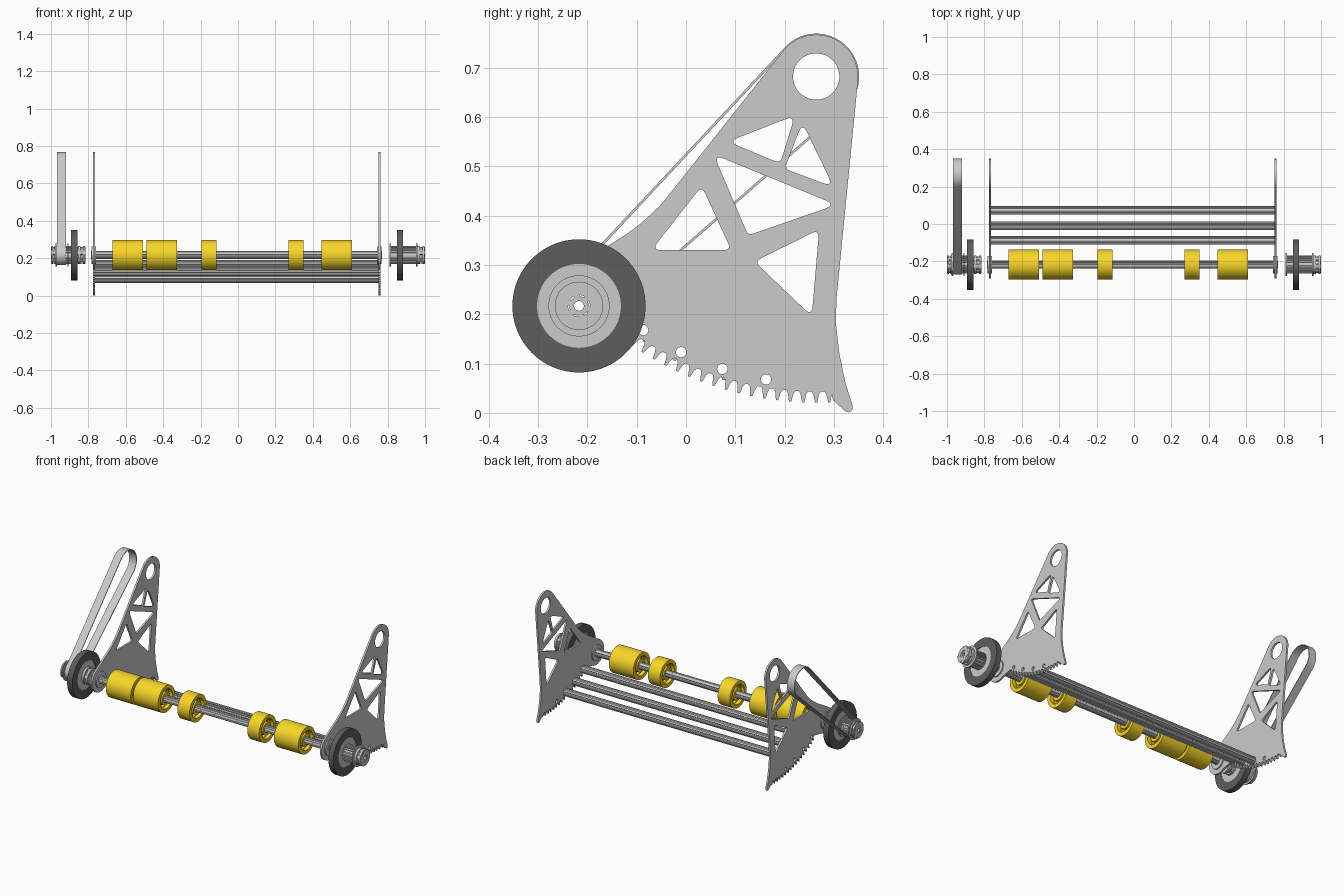
import bpy, bmesh
from math import sin, cos, pi, radians, asin, atan2, hypot
from mathutils import Matrix, Vector

if "Cube" in bpy.data.objects:
    bpy.data.objects.remove(bpy.data.objects["Cube"])

AX = (-0.217, 0.217)      # roller axle (y, z)
PIV = (0.264, 0.682)      # upper pivot (y, z)


def mat(name, col):
    m = bpy.data.materials.new(name)
    m.diffuse_color = (*col, 1)
    m.use_nodes = True
    m.node_tree.nodes["Principled BSDF"].inputs["Base Color"].default_value = m.diffuse_color
    return m


YELLOW = mat("yellow", (0.95, 0.68, 0.02))
DARK = mat("dark_rubber", (0.11, 0.11, 0.11))


def arc(c, r, a0, a1, n):
    return [(c[0] + r * cos(radians(a0 + (a1 - a0) * i / n)),
             c[1] + r * sin(radians(a0 + (a1 - a0) * i / n))) for i in range(n + 1)]


def circle(c, r, n=48):
    return arc(c, r, 0, 360, n)[:-1]


def gear(c, n, r0, r1):
    """Closed outline with n trapezoid teeth between radii r0 and r1."""
    pts = []
    for i in range(n):
        for f, r in ((0, r0), (0.4, r0), (0.5, r1), (0.9, r1)):
            a = 2 * pi * (i + f) / n
            pts.append((c[0] + r * cos(a), c[1] + r * sin(a)))
    return pts


def fillet(pts, r, n=5):
    """Round the corners of a polygon with quadratic arcs."""
    out = []
    for i, p in enumerate(pts):
        p = Vector(p)
        a, b = Vector(pts[i - 1]), Vector(pts[(i + 1) % len(pts)])
        d1, d2 = (a - p).normalized(), (b - p).normalized()
        t = r / max(0.2, (d1.angle(d2) / 2))
        s, e = p + d1 * t, p + d2 * t
        for k in range(n + 1):
            u = k / n
            out.append(tuple(s * (1 - u) ** 2 + p * 2 * u * (1 - u) + e * u * u))
    return out


def extrude(name, loops, x0, x1, material=None):
    """Fill (y, z) loops, inner loops being holes, and extrude from x0 to x1."""
    cu = bpy.data.curves.new(name, 'CURVE')
    cu.dimensions, cu.fill_mode = '2D', 'BOTH'
    cu.extrude = (x1 - x0) / 2
    for lp in loops:
        s = cu.splines.new('POLY')
        s.points.add(len(lp) - 1)
        for q, p in zip(s.points, lp):
            q.co = (p[0], p[1], 0, 1)
        s.use_cyclic_u = True
    tmp = bpy.data.objects.new(name + "_curve", cu)
    bpy.context.collection.objects.link(tmp)
    dg = bpy.context.evaluated_depsgraph_get()
    me = bpy.data.meshes.new_from_object(tmp.evaluated_get(dg))
    bpy.data.objects.remove(tmp)
    # local x, y, z become world y, z, x
    me.transform(Matrix(((0, 0, 1, (x0 + x1) / 2), (1, 0, 0, 0), (0, 1, 0, 0), (0, 0, 0, 1))))
    bm = bmesh.new()
    bm.from_mesh(me)
    bmesh.ops.remove_doubles(bm, verts=bm.verts, dist=1e-5)
    bmesh.ops.recalc_face_normals(bm, faces=bm.faces)
    bm.to_mesh(me)
    bm.free()
    me.materials.clear()
    if material:
        me.materials.append(material)
    ob = bpy.data.objects.new(name, me)
    bpy.context.collection.objects.link(ob)
    bpy.ops.object.select_all(action='DESELECT')
    ob.select_set(True)
    bpy.context.view_layer.objects.active = ob
    bpy.ops.object.shade_smooth_by_angle(angle=radians(30))
    return ob


# Side plate outline: pivot round, sloped edge, axle boss, rack teeth, foot tip
outline = arc(PIV, 0.085, -5, 139, 24)
outline += [(-0.03, 0.448), (-0.053, 0.42), (-0.073, 0.401), (-0.093, 0.383), (-0.12, 0.363), (-0.148, 0.345)]
outline += arc(AX, 0.075, 121, 300, 24)
for i in range(17):
    a = -126 + 2.3 * i
    for f, r in ((0, 0.639), (0.7, 0.639), (1.0, 0.645), (1.3, 0.661), (1.7, 0.661), (2.0, 0.645)):
        outline += arc(PIV, r, a + f, a, 1)[:1]
outline += [(0.298, 0.026), (0.322, 0.004), (0.33, 0.001), (0.337, 0.005), (0.338, 0.014),
            (0.323, 0.062), (0.311, 0.12), (0.304, 0.18), (0.305, 0.23)]

# Truss cut-outs and round holes
TRIS = [[(0.085, 0.550), (0.221, 0.603), (0.191, 0.506)],
        [(0.236, 0.589), (0.299, 0.458), (0.200, 0.495)],
        [(0.056, 0.524), (0.305, 0.422), (0.126, 0.360)],
        [(0.032, 0.460), (0.092, 0.330), (-0.070, 0.330)],
        [(0.270, 0.372), (0.255, 0.196), (0.139, 0.307)]]
BAR_POS = [arc(PIV, 0.6225, a, a, 1)[0] for a in (-124.3, -116.1, -107.8, -99.4)]
holes = [fillet(t, 0.009) for t in TRIS]
holes += [circle(PIV, 0.047), circle(AX, 0.03)] + [circle(p, 0.0105, 20) for p in BAR_POS]

for side, x in (("left", -0.776), ("right", 0.750)):
    extrude(side + "_side_plate", [outline] + holes, x, x + 0.011)
    extrude(side + "_bearing", [circle(AX, 0.047), circle(AX, 0.023)], x - 0.007, x + 0.018)

# Cross bars: lobed hollow extrusions
for i, p in enumerate(BAR_POS[:3]):
    extrude(f"cross_bar_{i + 1}", [gear(p, 6, 0.017, 0.023), circle(p, 0.0105, 20)], -0.765, 0.750)

# Axle
extrude("roller_axle", [gear(AX, 6, 0.018, 0.022), circle(AX, 0.010, 20)], -0.785, 0.769)

# Yellow rollers: tyre, recessed spokes and hub
for i, (a, b) in enumerate(((-0.672, -0.507), (-0.490, -0.325), (-0.196, -0.115),
                            (0.270, 0.349), (0.447, 0.610))):
    n = f"roller_{i + 1}"
    extrude(n + "_tyre", [circle(AX, 0.080, 64), circle(AX, 0.058)], a, b, YELLOW)
    extrude(n + "_hub", [circle(AX, 0.038), circle(AX, 0.022)], a + 0.004, b - 0.004, YELLOW)
    spokes = []
    for k in range(6):
        s = 60 * k
        spokes.append(arc(AX, 0.055, s + 8, s + 52, 6) + arc(AX, 0.039, s + 50, s + 10, 6))
    extrude(n + "_web", [circle(AX, 0.0585), circle(AX, 0.0375)] + spokes, a + 0.022, b - 0.022, YELLOW)


def big_wheel(side, a, b):
    extrude(side + "_wheel_tyre", [circle(AX, 0.135, 96), circle(AX, 0.085, 64)], a, b, DARK)
    extrude(side + "_wheel_disc", [circle(AX, 0.085, 64), circle(AX, 0.022)], a + 0.002, b - 0.002)


def collar(name, a, b):
    """Clamp collar: two flanges on a lobed core."""
    w = (b - a) * 0.3
    extrude(name + "_core", [gear(AX, 6, 0.036, 0.044), circle(AX, 0.022)], a, b)
    for k, s in enumerate((a + 0.002, b - w - 0.002)):
        extrude(f"{name}_flange_{k + 1}", [circle(AX, 0.049), circle(AX, 0.030)], s, s + w)


def pulley(name, a, b, flanges):
    extrude(name + "_teeth", [gear(AX, 24, 0.042, 0.048), circle(AX, 0.022)], a, b)
    for k, s in enumerate(flanges):
        extrude(f"{name}_flange_{k + 1}", [circle(AX, 0.062), circle(AX, 0.030)], s, s + 0.006)


# Left drive group
big_wheel("left", -0.892, -0.857)
pulley("left_pulley", -0.970, -0.892, (-0.975, -0.912))
collar("left_outer_collar", -1.0, -0.972)
collar("left_inner_collar", -0.857, -0.815)
extrude("left_stub_shaft", [gear(AX, 6, 0.020, 0.024), circle(AX, 0.010, 20)], -0.998, -0.817)

# Right drive group
big_wheel("right", 0.849, 0.881)
pulley("right_pulley", 0.812, 0.957, (0.811, 0.953))
collar("right_outer_collar", 0.958, 1.0)
extrude("right_stub_shaft", [gear(AX, 6, 0.020, 0.024), circle(AX, 0.010, 20)], 0.813, 0.998)

# Drive belt around the pulley and the upper pivot
dy, dz = PIV[0] - AX[0], PIV[1] - AX[1]
base = atan2(dz, dy) * 180 / pi


def belt_loop(r_small, r_big):
    t = 90 + asin((r_big - r_small) / hypot(dy, dz)) * 180 / pi
    return arc(PIV, r_big, base - t, base + t, 40) + arc(AX, r_small, base + t, base + 360 - t, 28)


extrude("drive_belt", [belt_loop(0.053, 0.087), belt_loop(0.048, 0.082)], -0.967, -0.919)
